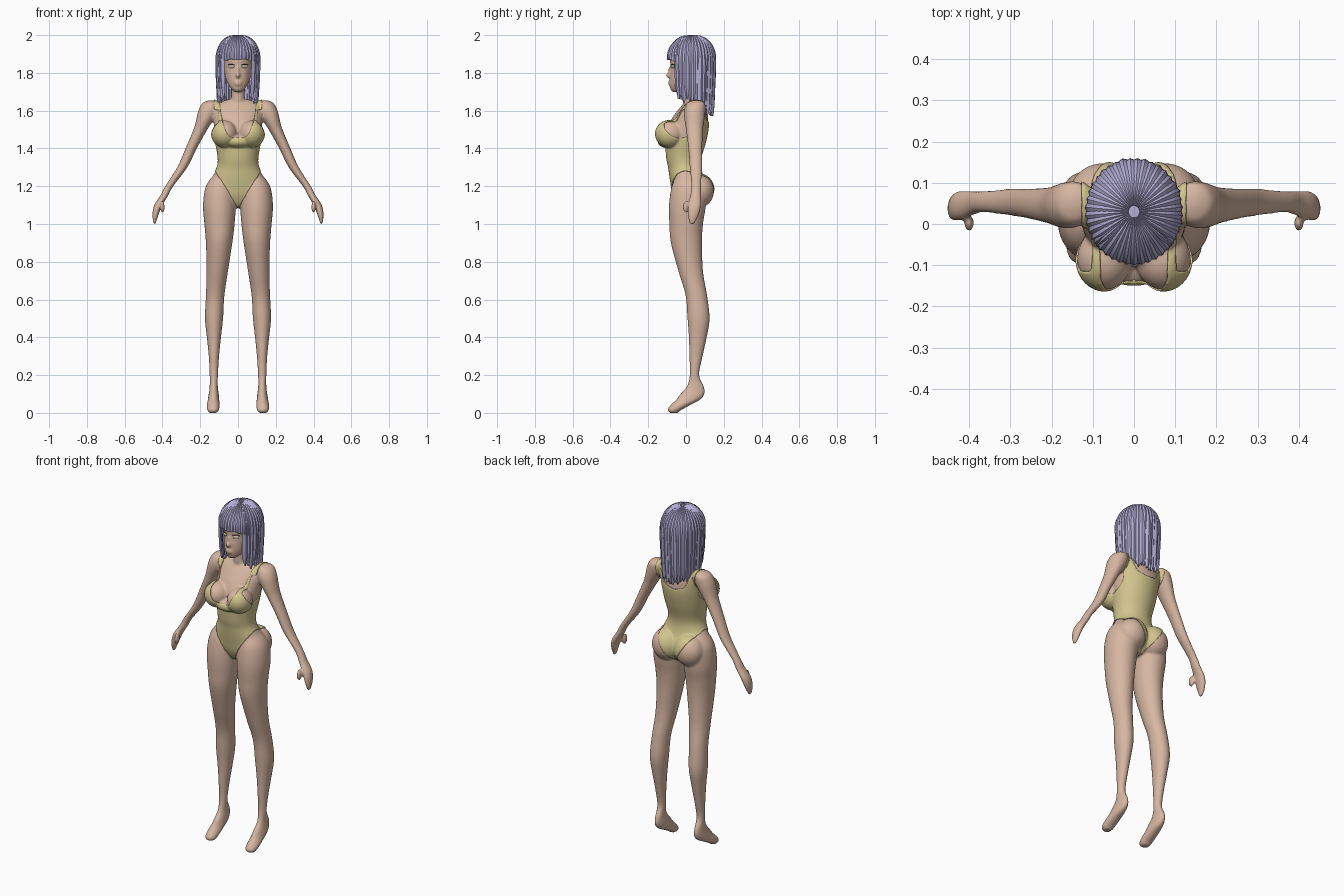
import bpy, bmesh, math, random
from mathutils import Vector, Matrix

random.seed(4)
if "Cube" in bpy.data.objects:
    bpy.data.objects.remove(bpy.data.objects["Cube"])


def material(name, rgb):
    m = bpy.data.materials.new(name)
    m.use_nodes = True
    m.diffuse_color = (*rgb, 1)
    m.node_tree.nodes["Principled BSDF"].inputs["Base Color"].default_value = (*rgb, 1)
    return m


SKIN = material("warm skin", (0.68, 0.47, 0.36))
SUIT = material("straw yellow cloth", (0.65, 0.56, 0.27))
HAIR = material("lavender hair", (0.46, 0.43, 0.68))
EYE = material("pale eye", (0.62, 0.52, 0.38))
LASH = material("dark lash", (0.10, 0.06, 0.05))


def finish(name, bm, mat, angle=60):
    bmesh.ops.recalc_face_normals(bm, faces=bm.faces)
    me = bpy.data.meshes.new(name)
    bm.to_mesh(me)
    bm.free()
    me.materials.append(mat)
    ob = bpy.data.objects.new(name, me)
    bpy.context.collection.objects.link(ob)
    bpy.ops.object.select_all(action='DESELECT')
    ob.select_set(True)
    bpy.context.view_layer.objects.active = ob
    bpy.ops.object.shade_smooth_by_angle(angle=math.radians(angle))
    return ob


def spline(rows, steps):
    """Smooth interpolation through rows of numbers."""
    out = []
    for i in range(len(rows) - 1):
        a, b, c, d = (rows[max(0, min(len(rows) - 1, i + k))] for k in (-1, 0, 1, 2))
        for s in range(steps):
            t = s / steps
            out.append([q + t * (r - p) / 2 + t * t * (p - 2.5 * q + 2 * r - w / 2)
                        + t ** 3 * (1.5 * (q - r) + (w - p) / 2)
                        for p, q, r, w in zip(a, b, c, d)])
    return out + [list(rows[-1])]


def skin_rings(bm, rings):
    for a, b in zip(rings, rings[1:]):
        for i in range(len(a)):
            j = (i + 1) % len(a)
            bm.faces.new((a[i], a[j], b[j], b[i]))
    bm.faces.new(rings[0])
    bm.faces.new(rings[-1])


def loft(bm, rows, side=1, n=40, steps=5):
    """Rows are z, x from, x to, y from, y to."""
    rings = []
    for z, x0, x1, y0, y1 in spline(rows, steps):
        rings.append([bm.verts.new((side * ((x0 + x1) + (x1 - x0) * math.cos(a)) / 2,
                                    ((y0 + y1) + (y1 - y0) * math.sin(a)) / 2, z))
                      for a in (math.tau * i / n for i in range(n))])
    skin_rings(bm, rings)


def centred(rows):
    return [(z, -h, h, y0, y1) for z, h, y0, y1 in rows]


def ball(bm, c, r, turn=0):
    m = Matrix.Translation(c) @ Matrix.Rotation(turn, 4, 'Z') @ Matrix.Diagonal((*r, 1))
    bmesh.ops.create_uvsphere(bm, u_segments=28, v_segments=18, radius=1, matrix=m)


# Body sections, fused into one skin
torso = [(1.66, .05, .01, .07), (1.635, .125, -.015, .10), (1.60, .135, -.045, .112),
         (1.55, .13, -.08, .117), (1.5, .125, -.1, .115), (1.43, .116, -.105, .1),
         (1.35, .103, -.1, .077), (1.3, .108, -.09, .075), (1.25, .135, -.083, .088),
         (1.2, .16, -.075, .11), (1.15, .155, -.065, .11), (1.1, .08, -.04, .07),
         (1.085, .03, -.015, .04)]
neck = [(1.6, .06, -.01, .08), (1.655, .038, -.015, .06), (1.7, .034, -.015, .055),
        (1.78, .036, -.02, .06)]
head = [(1.698, .016, -.07, -.03), (1.715, .036, -.083, .0), (1.75, .058, -.086, .04),
        (1.79, .07, -.086, .09), (1.83, .076, -.082, .11), (1.88, .08, -.085, .12),
        (1.93, .075, -.07, .12), (1.97, .04, -.03, .08)]
leg = [(1.27, .05, .12, -.04, .05), (1.2, .02, .17, -.075, .1), (1.1, .012, .185, -.09, .105),
       (1, .018, .178, -.088, .09), (.9, .03, .17, -.08, .085), (.75, .053, .166, -.04, .09),
       (.62, .072, .17, -.002, .112), (.5, .079, .175, .008, .125), (.4, .09, .165, .015, .11),
       (.3, .1, .155, .018, .088), (.2, .106, .15, .02, .07), (.14, .107, .15, .004, .095),
       (.1, .102, .155, -.03, .098), (.07, .099, .16, -.052, .075), (.04, .097, .165, -.083, .02),
       (.015, .1, .163, -.098, -.025), (0, .112, .152, -.085, -.045)]
arm = [(1.655, .125, .155, .04, .07), (1.64, .1, .188, .005, .1), (1.6, .1, .21, -.01, .103),
       (1.55, .13, .222, -.008, .097), (1.5, .162, .236, .0, .09), (1.4, .218, .278, .012, .086),
       (1.3, .268, .322, .02, .086), (1.2, .343, .386, .028, .08), (1.15, .37, .412, .022, .08),
       (1.1, .4, .444, .01, .08), (1.05, .42, .453, .008, .068), (1, .436, .448, .02, .045)]
bm = bmesh.new()
for rows in (torso, neck, head):
    loft(bm, centred(rows))
for s in (1, -1):
    loft(bm, leg, s)
    loft(bm, arm, s)
    ball(bm, (s * .4, .002, 1.09), (.011, .02, .032))        # thumb
    ball(bm, (s * .071, -.085, 1.478), (.067, .075, .07))    # bust
    ball(bm, (s * .075, .07, 1.175), (.083, .078, .088))     # seat
ball(bm, (0, -.1, 1.438), (.075, .046, .03))
ball(bm, (0, -.086, 1.787), (.012, .022, .016))              # nose
ball(bm, (0, -.083, 1.806), (.008, .012, .03))
for dz in (.006, -.006):
    ball(bm, (0, -.082, 1.746 + dz), (.022, .013, .007))     # lips
body = finish("body", bm, SKIN)
fuse = body.modifiers.new("fuse", 'REMESH')
fuse.mode, fuse.voxel_size, fuse.use_smooth_shade = 'VOXEL', .0065, True
soft = body.modifiers.new("soften", 'SMOOTH')
soft.factor, soft.iterations = .5, 5
deps = bpy.context.evaluated_depsgraph_get()
fused = bpy.data.meshes.new_from_object(body.evaluated_get(deps))
body.modifiers.clear()
body.data = fused
fused.polygons.foreach_set("material_index", [0] * len(fused.polygons))
fused.materials.clear()
fused.materials.append(SKIN)


# Swimsuit, a thin shell lifted from the body inside the cut lines
def covered(p):
    x, y, z = abs(p.x), p.y, p.z
    if x > .155 or z < 1.085 + 1.65 * x:
        return False
    dip, rise = (1.455, .2) if y < .03 else (1.54, .12)
    if z > dip + rise * (x / .1) ** 4 or z > 1.67:
        return False
    if z > 1.5 and x > .128:
        return False
    return not (x > .1 and ((y + .03) / .085) ** 2 + ((z - 1.53) / .075) ** 2 < 1)


bm = bmesh.new()
bm.from_mesh(fused)
bmesh.ops.delete(bm, geom=[f for f in bm.faces if not covered(f.calc_center_median())],
                 context='FACES')
for _ in range(6):
    moved = {}
    for v in bm.verts:
        ends = [e.other_vert(v).co for e in v.link_edges if e.is_boundary]
        if len(ends) == 2:
            moved[v] = v.co / 2 + (ends[0] + ends[1]) / 4
    for v, co in moved.items():
        v.co = co
bm.normal_update()
for v in bm.verts:
    v.co += v.normal * .001
suit = finish("swimsuit", bm, SUIT)
shell = suit.modifiers.new("cloth", 'SOLIDIFY')
shell.thickness, shell.offset = .004, 1

# Eyes and lashes
for s, side in ((1, "left"), (-1, "right")):
    for part, mat, z, r in (("eye", EYE, 1.834, (.019, .006, .009)),
                            ("lash", LASH, 1.844, (.021, .007, .002))):
        bm = bmesh.new()
        ball(bm, (s * .035, -.071, z), r, s * .45)
        finish(side + "_" + part, bm, mat)

# Hair cap
bm = bmesh.new()
loft(bm, centred([(1.875, .1, -.088, .14), (1.91, .104, -.088, .146), (1.95, .09, -.07, .13),
                  (1.98, .06, -.04, .1), (1.994, .02, .0, .05)]))
finish("hair_cap", bm, HAIR)


# Hair strands, flat tapering locks following the head
def strand(bm, turn, path, width, thick):
    rings = []
    out = Vector((math.sin(turn), -math.cos(turn), 0))
    across = Vector((math.cos(turn), math.sin(turn), 0))
    for r, z, w in spline(path, 3):
        c = Vector((.109 * r * out.x, .03 + .12 * r * out.y, z))
        lift = (out * r + Vector((0, 0, 1 - min(r, 1)))).normalized() * thick
        rings.append([bm.verts.new(c + d) for d in
                      (across * width * w, lift, -across * width * w, -lift)])
    skin_rings(bm, rings)


crown = [(.12, 1.992, .3), (.5, 1.984, .6), (.83, 1.95, .9), (1, 1.895, 1)]
bm = bmesh.new()
count = 30
for i in range(count):
    deg = 50 + 260 * i / (count - 1)
    back = (1 - math.cos(math.radians(deg))) / 2
    end = 1.69 - .12 * back + random.uniform(-.015, .02)
    g = 1 + random.uniform(-.03, .03)
    fall = [(1.01 * g, 1.82, 1), (.98 * g, 1.74, 1), (.94 * g, end + .04, .8), (.9 * g, end, .15)]
    strand(bm, math.radians(deg), crown + fall, .019, .009)
finish("long_hair", bm, HAIR, 30)

# Bangs
bm = bmesh.new()
for i in range(13):
    deg = -54 + 9 * i
    end = 1.872 - .02 * abs(deg / 54) ** 3 + random.uniform(-.004, .004)
    strand(bm, math.radians(deg), crown[:3] + [(1, 1.91, 1), (1.02, end, .85)], .016, .008)
finish("bangs", bm, HAIR, 30)
